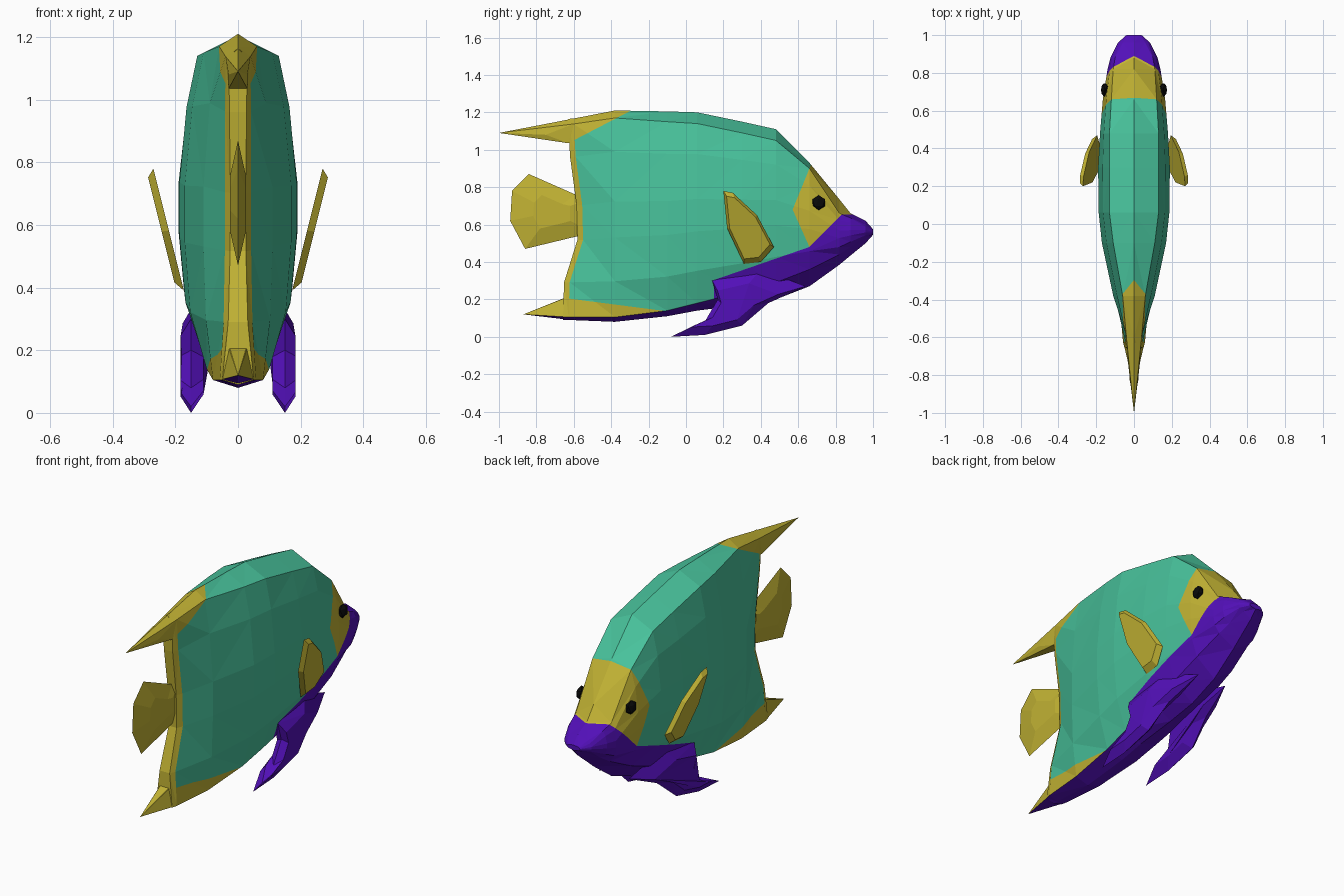
import bpy, bmesh
from mathutils import Vector

if "Cube" in bpy.data.objects:
    bpy.data.objects.remove(bpy.data.objects["Cube"])


def material(name, rgb):
    m = bpy.data.materials.new(name)
    m.diffuse_color = (*rgb, 1)
    m.use_nodes = True
    m.node_tree.nodes["Principled BSDF"].inputs["Base Color"].default_value = m.diffuse_color
    return m


TEAL, YELLOW, PURPLE, BLACK = 0, 1, 2, 3
MATS = [material("teal", (0.065, 0.54, 0.33)), material("yellow", (0.54, 0.45, 0.034)),
        material("purple", (0.085, 0.005, 0.48)), material("black", (0.003, 0.003, 0.003))]


def finish(bm, name):
    bmesh.ops.recalc_face_normals(bm, faces=bm.faces)
    me = bpy.data.meshes.new(name)
    bm.to_mesh(me)
    bm.free()
    for m in MATS:
        me.materials.append(m)
    ob = bpy.data.objects.new(name, me)
    bpy.context.collection.objects.link(ob)
    return ob


def lerp(a, b, t):
    return a + (b - a) * t


def line(p, q, y):
    return lerp(p[1], q[1], (y - p[0]) / (q[0] - p[0]))


# Body: cross-sections along y
# y, top z, shoulder z, lower edge z, keel z, shoulder / middle / lower half widths
STATIONS = [
    (None, 1.165, 1.135, .105, .09, .03, .025, .05),
    (None, 1.167, 1.138, .105, .09, .04, .042, .058),
    (-.38, 1.21, 1.17, .105, .08, .06, .11, .08),
    (-.10, 1.205, 1.15, .14, .11, .11, .17, .10),
    (.06, 1.20, 1.14, .18, .14, .13, .187, .11),
    (.30, 1.15, 1.09, .24, .17, .13, .19, .12),
    (.48, 1.11, 1.05, .29, .20, .13, .18, .125),
    (.66, .93, .90, .36, .27, .12, .165, .12),
    (.82, .735, .66, .44, .385, .11, .14, .10),
    (.88, .66, .635, .48, .435, .10, .125, .08),
    (.96, .62, .60, .53, .50, .06, .085, .05),
    (1.0, .575, .57, .55, .545, .03, .04, .03)]
REAR = [(0, -.66), (.37, -.65), (.54, -.57), (.76, -.59), (1.03, -.63), (1.3, -.63)]


def rear_y(z):
    for a, b in zip(REAR, REAR[1:]):
        if z <= b[0]:
            return line(a, b, z)


bm = bmesh.new()
rings = []
for k, (y, zt, zs, ze, zb, wt, wm, we) in enumerate(STATIONS):
    half = [(0, zt), (wt, zs), (lerp(wt, wm, .6), lerp(zs, ze, .17)), (wm, lerp(zs, ze, .42)),
            (wm, lerp(zs, ze, .6)), (lerp(we, wm, .75), lerp(zs, ze, .82)), (we, ze), (0, zb)]
    pts = half + [(-x, z) for x, z in half[-2:0:-1]]
    rings.append([bm.verts.new((x, rear_y(z) + .03 * k if y is None else y, z)) for x, z in pts])
n = len(rings[0])
for k, (a, b) in enumerate(zip(rings, rings[1:])):
    for i in range(n):
        j = (i + 1) % n
        f = bm.faces.new((a[i], a[j], b[j], b[i]))
        f.material_index = PURPLE if i in (6, 7) else YELLOW if k == 0 else TEAL
for r, mat in ((rings[0], YELLOW), (rings[-1], PURPLE)):
    for i in range(7):
        vs = dict.fromkeys((r[i], r[i + 1], r[(n - i - 1) % n], r[(n - i) % n]))
        bm.faces.new(list(vs)).material_index = mat
bmesh.ops.triangulate(bm, faces=bm.faces)

# Colour borders, cut into the body as lines in the side view
CHIN = ((.14, .30), (.66, .48))
CHEEK = ((.66, .48), (.83, .65))
BROW = ((.57, .68), (.66, .90))
GILL = ((.57, .68), (.66, .48))
CREST = ((-.17, 1.2), (-.37, 1.17))
CREST2 = ((-.37, 1.17), (-.62, 1.04))
KEEL = ((-.67, .21), (-.13, .14))
CUTS = [(CHIN, 0, 1), (CHEEK, .5, 1), (BROW, .4, .9), (GILL, .4, .9), (CREST, -.7, 0),
        (CREST2, -.7, 0), (KEEL, -.7, 0), (((.8, .655), (.9, .655)), .7, 1), (((.15, 0), (.15, 1)), 0, .4)]
for (p, q), lo, hi in CUTS:
    faces = [f for f in bm.faces if f.material_index == TEAL
             and any(lo < v.co.y < hi for v in f.verts)]
    geom = list({e for f in faces for e in f.edges} | {v for f in faces for v in f.verts}) + faces
    bmesh.ops.bisect_plane(bm, geom=geom, dist=1e-5, plane_co=(0, *p),
                           plane_no=(0, q[1] - p[1], p[0] - q[0]))
for f in bm.faces:
    if f.material_index != TEAL:
        continue
    c = f.calc_center_median()
    y, z = c.y, c.z
    if y > .15 and z < max(line(*CHIN, y), min(line(*CHEEK, y), .655)):
        f.material_index = PURPLE
    elif y > .5 and z > line(*BROW, y) - 9 and y > max(
            .57 + (z - .68) * .09 / .22, .57 + (.68 - z) * .09 / .20):
        f.material_index = YELLOW
    elif y < -.1 and (z > max(line(*CREST, y), line(*CREST2, y)) if y > -.37
                      else z > line(*CREST2, y)):
        f.material_index = YELLOW
    elif y < -.1 and z < line(*KEEL, y):
        f.material_index = YELLOW
finish(bm, "body")


# Fins: stacked outlines in the side view, each ring = (x offset, scale)
def fin(name, outline, mat, x_of, layers, side=1):
    bm = bmesh.new()
    cy = sum(p[0] for p in outline) / len(outline)
    cz = sum(p[1] for p in outline) / len(outline)
    rs = []
    for dx, s in layers:
        pts = [(lerp(cy, y, s), lerp(cz, z, s)) for y, z in outline]
        rs.append([bm.verts.new((side * (x_of(y, z) + dx), y, z)) for y, z in pts])
    m = len(outline)
    for a, b in zip(rs, rs[1:]):
        for i in range(m):
            j = (i + 1) % m
            bm.faces.new((a[i], a[j], b[j], b[i]))
    bm.faces.new(rs[0])
    bm.faces.new(rs[-1])
    bmesh.ops.triangulate(bm, faces=bm.faces)
    for f in bm.faces:
        f.material_index = mat
    finish(bm, name)


fin("tail_fin", [(-.50, .74), (-.59, .76), (-.84, .87), (-.93, .78), (-.94, .62), (-.86, .47),
                 (-.57, .54), (-.50, .56)], YELLOW, lambda y, z: 0,
    [(-.025, .45), (0, 1), (.025, .45)])
PECTORAL = [(.20, .78), (.25, .77), (.38, .65), (.47, .48), (.40, .40), (.31, .39), (.22, .58)]
PELVIC = [(.64, .27), (.44, .18), (.30, .06), (.10, .01), (-.08, 0), (0, .02), (.10, .08),
          (.17, .20), (.14, .30), (.40, .36)]
for side, label in ((1, "right"), (-1, "left")):
    fin(label + "_pectoral_fin", PECTORAL, YELLOW, lambda y, z: .175 + .25 * (z - .4),
        [(0, 1), (.024, .86)], side)
    fin(label + "_pelvic_fin", PELVIC, PURPLE, lambda y, z: .15 - .17 * max(0, y - .3),
        [(-.04, .6), (0, 1), (.033, .65)], side)
    # Eye
    bm = bmesh.new()
    bmesh.ops.create_icosphere(bm, subdivisions=1, radius=.04)
    for v in bm.verts:
        v.co = Vector((side * (.155 + v.co.x * .55), .71 + v.co.y, .717 + v.co.z))
    for f in bm.faces:
        f.material_index = BLACK
    finish(bm, label + "_eye")


# Swept fin tips behind the body
def hull(name, points, rule):
    bm = bmesh.new()
    for x, y, z in points:
        for s in ((1, -1) if x else (1,)):
            bm.verts.new((s * x, y, z))
    bmesh.ops.convex_hull(bm, input=bm.verts)
    bmesh.ops.recalc_face_normals(bm, faces=bm.faces)
    for f in bm.faces:
        f.normal_update()
        f.material_index = rule(f.normal)
    finish(bm, name)


hull("dorsal_fin_tip", [(0, -1.0, 1.09), (0, -.6, 1.167), (.04, -.6, 1.138), (.03, -.6, 1.035),
                        (.03, -.75, 1.08), (.03, -.63, 1.035)], lambda nrm: YELLOW)
hull("anal_fin_tip", [(0, -.87, .12), (.058, -.62, .105), (0, -.62, .09), (.03, -.62, .22),
                      (.027, -.665, .20)], lambda nrm: PURPLE if nrm.z < -.5 else YELLOW)
